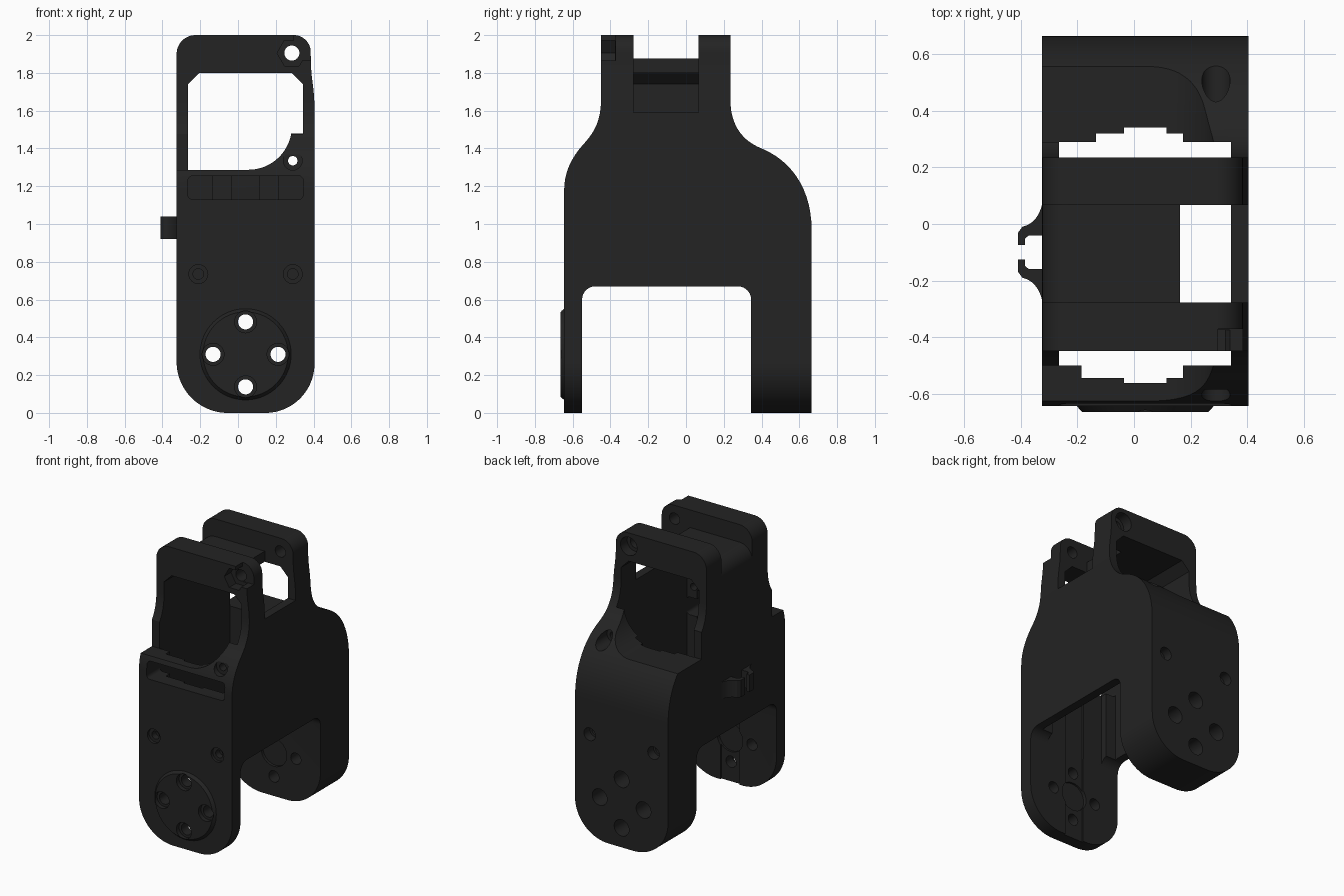
import bpy, bmesh, math
from mathutils import Vector
from mathutils.geometry import interpolate_bezier

if "Cube" in bpy.data.objects:
    bpy.data.objects.remove(bpy.data.objects["Cube"])

mat = bpy.data.materials.new("dark_plastic")
mat.diffuse_color = (0.017, 0.017, 0.017, 1)
mat.use_nodes = True
mat.node_tree.nodes["Principled BSDF"].inputs["Base Color"].default_value = mat.diffuse_color


def finish(name, bm):
    bmesh.ops.recalc_face_normals(bm, faces=bm.faces)
    me = bpy.data.meshes.new(name)
    bm.to_mesh(me)
    bm.free()
    me.materials.append(mat)
    ob = bpy.data.objects.new(name, me)
    bpy.context.collection.objects.link(ob)
    return ob


def loft(name, lower, upper, axis, a, b):
    """Solid between two outlines at a and b; x: (y,z), y: (x,z), z: (x,y)."""
    place = {'x': lambda p, t: (t, p[0], p[1]),
             'y': lambda p, t: (p[0], t, p[1]),
             'z': lambda p, t: (p[0], p[1], t)}[axis]
    bm = bmesh.new()
    va = [bm.verts.new(place(p, a)) for p in lower]
    vb = [bm.verts.new(place(p, b)) for p in upper]
    n = len(va)
    bm.faces.new(va)
    bm.faces.new(vb[::-1])
    for i in range(n):
        bm.faces.new((va[i], vb[i], vb[(i + 1) % n], va[(i + 1) % n]))
    return finish(name, bm)


def prism(name, pts, axis, a, b):
    return loft(name, pts, pts, axis, a, b)


def arc(cx, cz, r, a0, a1, n=12):
    return [(cx + r * math.cos(math.radians(a0 + (a1 - a0) * i / n)),
             cz + r * math.sin(math.radians(a0 + (a1 - a0) * i / n))) for i in range(n + 1)]


def curve(*p, n=14):
    return [(v[0], v[1]) for v in interpolate_bezier(*[Vector(q) for q in p], n)]


def box(x0, x1, y0, y1, z0, z1):
    return prism("block", [(x0, z0), (x1, z0), (x1, z1), (x0, z1)], 'y', y0, y1)


def cyl(x, z, r, y0, y1, r2=None, n=32):
    ring = lambda q: arc(x, z, q, 0, 360 - 360 / n, n - 1)
    return loft("round", ring(r), ring(r2 or r), 'y', y0, y1)


def boolean(ob, tool, op='DIFFERENCE'):
    m = ob.modifiers.new("bool", 'BOOLEAN')
    m.operation, m.object, m.solver = op, tool, 'EXACT'
    bpy.context.view_layer.objects.active = ob
    bpy.ops.object.modifier_apply(modifier=m.name)
    bpy.data.objects.remove(tool)


# Side silhouette: two legs, arch between them, curved shoulders
side = ([(-.645, -.1)]
        + curve((-.645, 1.18), (-.645, 1.30), (-.58, 1.38), (-.545, 1.42))
        + curve((-.545, 1.42), (-.49, 1.48), (-.45, 1.54), (-.45, 1.66))[1:]
        + [(-.45, 2.1), (.235, 2.1)]
        + curve((.235, 1.66), (.235, 1.52), (.30, 1.44), (.40, 1.40))
        + curve((.40, 1.40), (.57, 1.33), (.665, 1.17), (.665, .97))[1:]
        + [(.665, -.1), (.345, -.1)]
        + arc(.275, .60, .07, 0, 90, 8) + arc(-.48, .60, .07, 90, 180, 8)
        + [(-.55, -.1)])
body = prism("leg_bracket", side, 'x', -.5, .5)

# Front silhouette: rounded feet and rounded head
front = (arc(-.055, .27, .27, 180, 270, 20) + arc(.145, .26, .26, 270, 360, 20)
         + curve((.405, 1.60), (.405, 1.74), (.385, 1.75), (.385, 1.90), n=10)
         + arc(.295, 1.91, .09, 0, 90)
         + arc(-.225, 1.90, .10, 90, 180))
boolean(body, prism("front_shape", front, 'y', -1, 1), 'INTERSECT')

# Raised round pad on the front foot
boolean(body, cyl(.04, .31, .225, -.665, -.61, .27, 64), 'UNION')

cuts = []
# Hollow interior, open below and through both ears
cuts.append(prism("cavity", [(-.265, .3), (.344, .3), (.344, 1.74), (.285, 1.8),
                             (-.205, 1.8), (-.265, 1.74)], 'y', -.5, .29))
# Gap between the ears, leaving a bridge with a rounded left edge
cuts.append(prism("ear_gap", [(.5, 2.2), (-.5, 2.2), (-.5, 1.775)]
                  + arc(-.225, 1.775, .10, 180, 90)
                  + [(.163, 1.875), (.163, 1.59), (.5, 1.59)], 'y', -.278, .067))
# Shoulder recesses in front of and behind the ears
recess = [(-.5, 1.7), (-.5, 1.287)] + arc(.055, 1.517, .23, 270, 360, 16) + [(.285, 1.7)]
for y0, y1 in ((.29, .9), (-.9, -.5)):
    cuts.append(prism("recess", recess, 'y', y0, y1))
# Stepped cable channels inside the front and back walls
cuts += [box(-.135, .212, .2, .32, .5, 1.32), box(-.035, .115, .2, .341, .5, 1.33),
         box(-.185, .265, -.545, -.4, .5, 1.32), box(-.035, .115, -.562, -.4, -.1, 1.33)]
# Slot across the front
cuts.append(prism("slot", arc(.32, 1.155, .025, 270, 360, 5) + arc(.32, 1.23, .025, 0, 90, 5)
                  + arc(-.24, 1.23, .025, 90, 180, 5) + arc(-.24, 1.155, .025, 180, 270, 5),
                  'y', -.8, -.45))
# Four bolt holes through both feet, counterbored outside, hub dimples inside
for x, z in ((.04, .482), (.04, .138), (-.132, .31), (.212, .31)):
    cuts += [cyl(x, z, .04, -1, 1), cyl(x, z, .058, -.8, -.635), cyl(x, z, .058, .47, .8)]
cuts += [cyl(.04, .31, .10, -.575, -.5), cyl(.04, .31, .10, .3, .365)]
# Blind screw holes in front and back
for x in (-.21, .29):
    cuts += [cyl(x, .735, .05, -.8, -.625), cyl(x, .735, .028, -.7, -.58),
             cyl(x, .735, .045, .6, .8), cyl(x, .735, .028, .5, .7)]
# Shoulder screw holes
cuts += [cyl(.29, 1.335, .025, -1, 1), cyl(.29, 1.335, .05, -.9, -.585),
         cyl(.29, 1.335, .05, .40, .9)]
# Ear pin hole with head recess behind and nut seat in front
cuts += [cyl(.285, 1.905, .04, -1, 1), cyl(.285, 1.905, .065, .16, .4),
         cyl(.285, 1.905, .078, -.6, -.375, n=6), box(.297, .5, -.6, -.372, 1.865, 2.1)]
for c in cuts:
    boolean(body, c)

# Cable clip hooks on the left wall
hook = (curve((-.32, .095), (-.33, .03), (-.355, 0), (-.395, -.01), n=10)
        + [(-.41, -.03), (-.41, -.075), (-.386, -.075), (-.386, -.052), (-.372, -.04), (-.32, -.04)])
clips = [prism("clip_hook_back", hook, 'z', .92, 1.04),
         prism("clip_hook_front", [(x, -.2 - y) for x, y in hook], 'z', .92, 1.04)]

for ob in [body] + clips:
    bpy.ops.object.select_all(action='DESELECT')
    ob.select_set(True)
    bpy.context.view_layer.objects.active = ob
    bpy.ops.object.shade_smooth_by_angle(angle=math.radians(25))
